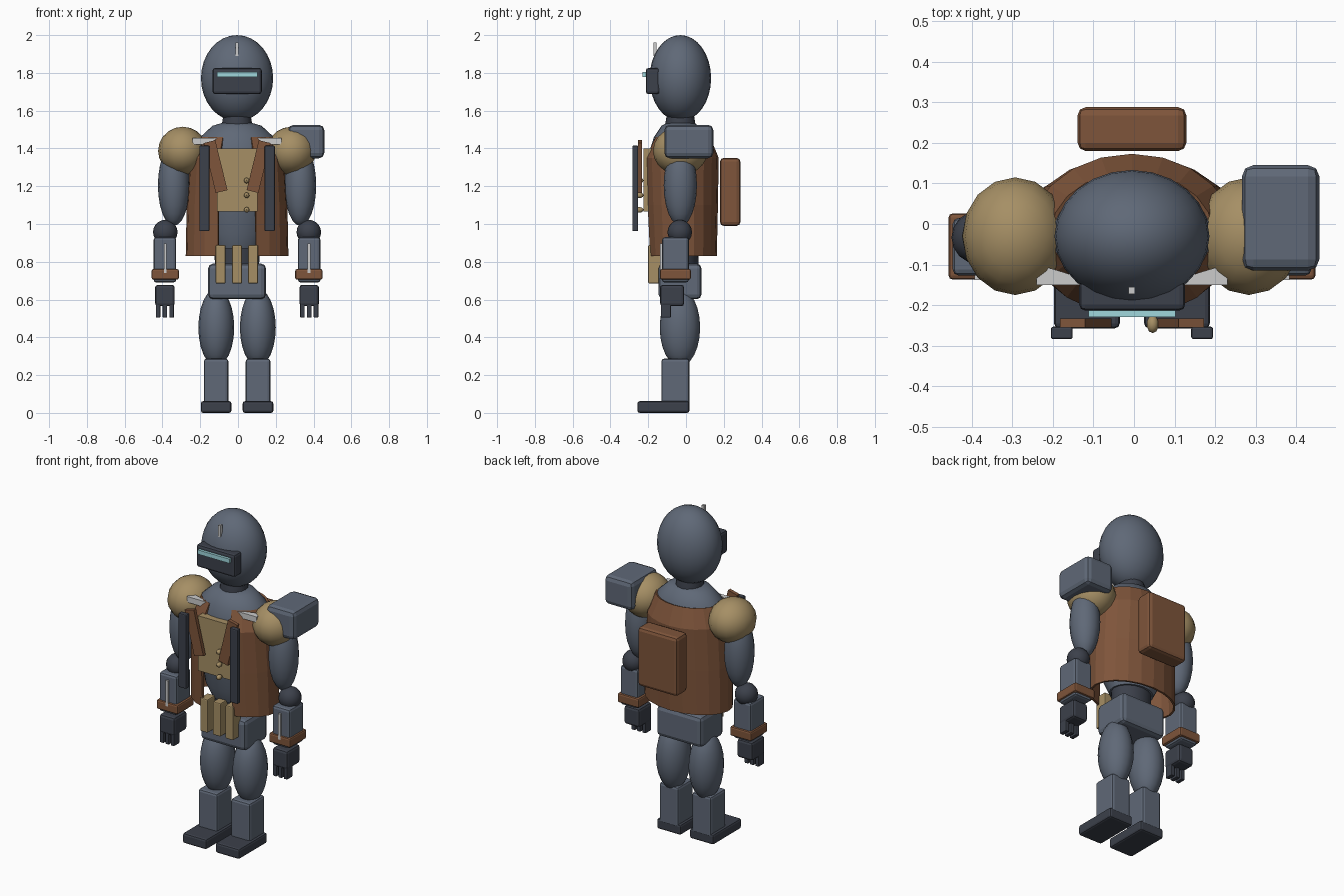
import bpy, bmesh, math
from mathutils import Matrix

if "Cube" in bpy.data.objects:
    bpy.data.objects.remove(bpy.data.objects["Cube"])

CX, CY = -0.005, -0.03   # body axis (shoulder box shifts the bounds)


def material(name, r, g, b):
    m = bpy.data.materials.new(name)
    m.diffuse_color = (r, g, b, 1)
    m.use_nodes = True
    m.node_tree.nodes["Principled BSDF"].inputs["Base Color"].default_value = m.diffuse_color
    return m


STEEL = material("steel", 0.115, 0.14, 0.185)
DARK = material("dark_steel", 0.045, 0.052, 0.07)
BROWN = material("leather", 0.21, 0.09, 0.043)
TAN = material("canvas", 0.38, 0.275, 0.13)
PALE = material("pale_metal", 0.65, 0.65, 0.65)
GLASS = material("glass", 0.35, 0.68, 0.72)


def finish(bm, name, mat, smooth=None):
    bmesh.ops.recalc_face_normals(bm, faces=bm.faces)
    me = bpy.data.meshes.new(name)
    bm.to_mesh(me)
    bm.free()
    me.materials.append(mat)
    ob = bpy.data.objects.new(name, me)
    bpy.context.collection.objects.link(ob)
    if smooth:
        bpy.ops.object.select_all(action='DESELECT')
        ob.select_set(True)
        bpy.context.view_layer.objects.active = ob
        bpy.ops.object.shade_smooth_by_angle(angle=math.radians(smooth))
    return ob


def box(name, x, y, z, mat, bevel=0.0, tilt=0.0):
    """Box from (min, max) pairs, optionally tilted about y."""
    bm = bmesh.new()
    bmesh.ops.create_cube(bm, size=1)
    size = [b - a for a, b in (x, y, z)]
    mid = [(a + b) / 2 for a, b in (x, y, z)]
    bmesh.ops.scale(bm, vec=size, verts=bm.verts)
    if bevel:
        bmesh.ops.bevel(bm, geom=bm.edges[:], offset=bevel, segments=2,
                        profile=0.5, affect='EDGES')
    bm.transform(Matrix.Translation(mid) @ Matrix.Rotation(tilt, 4, 'Y'))
    return finish(bm, name, mat)


def ball(name, c, r, mat, seg=16, rings=10):
    bm = bmesh.new()
    bmesh.ops.create_uvsphere(bm, u_segments=seg, v_segments=rings, radius=1)
    bmesh.ops.scale(bm, vec=r, verts=bm.verts)
    bmesh.ops.translate(bm, vec=c, verts=bm.verts)
    return finish(bm, name, mat, 40)


def loft(name, rows, mat, n=20, gap=0.0, smooth=None):
    """Elliptic rings (z, rx, ry, y centre); gap leaves the front open."""
    bm = bmesh.new()
    rings = []
    count = n + 1 if gap else n
    for z, rx, ry, cy in rows:
        ring = []
        for i in range(count):
            a = -math.pi / 2 + gap + (2 * math.pi - 2 * gap) * i / n
            ring.append(bm.verts.new((CX + rx * math.cos(a), cy + ry * math.sin(a), z)))
        rings.append(ring)
    for a, b in zip(rings, rings[1:]):
        for i in range(n):
            j = (i + 1) % count
            bm.faces.new((a[i], a[j], b[j], b[i]))
    if not gap:
        bm.faces.new(rings[0][::-1])
        bm.faces.new(rings[-1])
    return finish(bm, name, mat, smooth)


def sx(s, a, b):
    """x range at distance a..b from the body axis on side s."""
    return tuple(sorted((CX + s * a, CX + s * b)))


# head, visor, antenna
ball("head", (CX, CY, 1.772), (0.191, 0.163, 0.228), STEEL, 24, 16)
box("visor", (-0.135, 0.126), (-0.213, -0.14), (1.688, 1.826), DARK, 0.014)
box("visor_glass", (-0.112, 0.102), (-0.229, -0.205), (1.778, 1.804), GLASS)
box("antenna", (-0.013, 0.003), (-0.173, -0.155), (1.89, 1.96), PALE)
loft("neck", [(1.48, 0.08, 0.08, CY), (1.53, 0.08, 0.08, CY), (1.6, 0.068, 0.068, CY)],
     DARK, 16, smooth=40)

# trunk
loft("torso", [(0.87, 0.13, 0.11, CY), (0.95, 0.17, 0.14, CY), (1.2, 0.215, 0.165, CY),
               (1.38, 0.225, 0.165, CY), (1.46, 0.195, 0.14, CY), (1.52, 0.13, 0.10, CY),
               (1.535, 0.08, 0.07, CY)], STEEL, 24, smooth=50)
loft("waist", [(0.76, 0.115, 0.095, CY), (0.92, 0.125, 0.1, CY)], DARK, 16, smooth=40)
box("pelvis", (-0.158, 0.148), (-0.145, 0.082), (0.602, 0.79), STEEL, 0.025)

# coat, open at the front
coat = loft("coat", [(0.83, 0.272, 0.183, -0.02), (1.1, 0.267, 0.193, -0.024),
                     (1.35, 0.252, 0.2, -0.027), (1.46, 0.2, 0.15, -0.022)],
            BROWN, 18, gap=math.radians(22))
mod = coat.modifiers.new("thickness", 'SOLIDIFY')
mod.thickness = 0.012
mod.offset = -1

# shirt front and buttons
box("shirt_front", (-0.112, 0.102), (-0.225, -0.15), (1.065, 1.4), TAN)
for z in (1.23, 1.152, 1.075):
    ball("button", (0.046, -0.247, z), (0.015, 0.022, 0.015), TAN, 10, 6)

# belt pouches and backpack
for x in (-0.092, -0.005, 0.08):
    box("belt_pouch", (x - 0.026, x + 0.026), (-0.2, -0.125), (0.685, 0.888), TAN, 0.006)
box("backpack", (-0.139, 0.129), (0.18, 0.288), (0.99, 1.35), BROWN, 0.02)

# left shoulder box
box("shoulder_box", (0.266, 0.457), (-0.115, 0.145), (1.348, 1.525), STEEL, 0.028)

COLLAR = [(0.235, -0.15), (0.235, -0.13), (0.205, -0.108),
          (0.165, -0.12), (0.105, -0.142), (0.105, -0.15)]

for s in (-1, 1):
    # lapel, strap and collar plate
    c = CX + s * 0.114
    box("lapel", (c - 0.032, c + 0.032), (-0.255, -0.233), (1.168, 1.44), BROWN, tilt=0.24 * s)
    box("chest_strap", sx(s, 0.146, 0.2), (-0.284, -0.253), (0.962, 1.415), DARK, 0.006)
    bm = bmesh.new()
    f = bm.faces.new([bm.verts.new((CX + s * x, y, 1.42)) for x, y in COLLAR])
    ext = bmesh.ops.extrude_face_region(bm, geom=[f])
    bmesh.ops.translate(bm, vec=(0, 0, 0.035),
                        verts=[v for v in ext["geom"] if isinstance(v, bmesh.types.BMVert)])
    finish(bm, "collar_plate", PALE)

    # arm
    ball("shoulder_pad", (CX + s * 0.288, CY, 1.387), (0.13, 0.145, 0.128), TAN, 16, 10)
    ball("upper_arm", (CX + s * 0.335, CY, 1.205), (0.084, 0.088, 0.215), STEEL, 16, 12)
    ball("elbow", (CX + s * 0.38, CY - 0.003, 0.957), (0.065, 0.065, 0.065), DARK, 16, 10)
    box("forearm", sx(s, 0.322, 0.442), (-0.127, 0.015), (0.69, 0.93), STEEL, 0.015)
    box("forearm_rod", sx(s, 0.373, 0.388), (-0.138, -0.12), (0.74, 0.897), PALE)
    box("wrist_cuff", sx(s, 0.308, 0.452), (-0.137, 0.026), (0.705, 0.762), BROWN, 0.01)
    box("hand", sx(s, 0.33, 0.434), (-0.137, -0.01), (0.565, 0.678), DARK, 0.015)
    for d in (0.346, 0.382, 0.418):
        box("finger", sx(s, d - 0.012, d + 0.012), (-0.133, -0.08), (0.505, 0.6), DARK, 0.004)

    # leg
    ball("thigh", (CX + s * 0.11, CY - 0.002, 0.452), (0.095, 0.107, 0.205), STEEL, 16, 12)
    box("shin", sx(s, 0.046, 0.176), (-0.13, 0.018), (0.04, 0.287), STEEL, 0.014)
    box("foot", sx(s, 0.03, 0.192), (-0.257, 0.018), (0.0, 0.062), DARK, 0.012)
